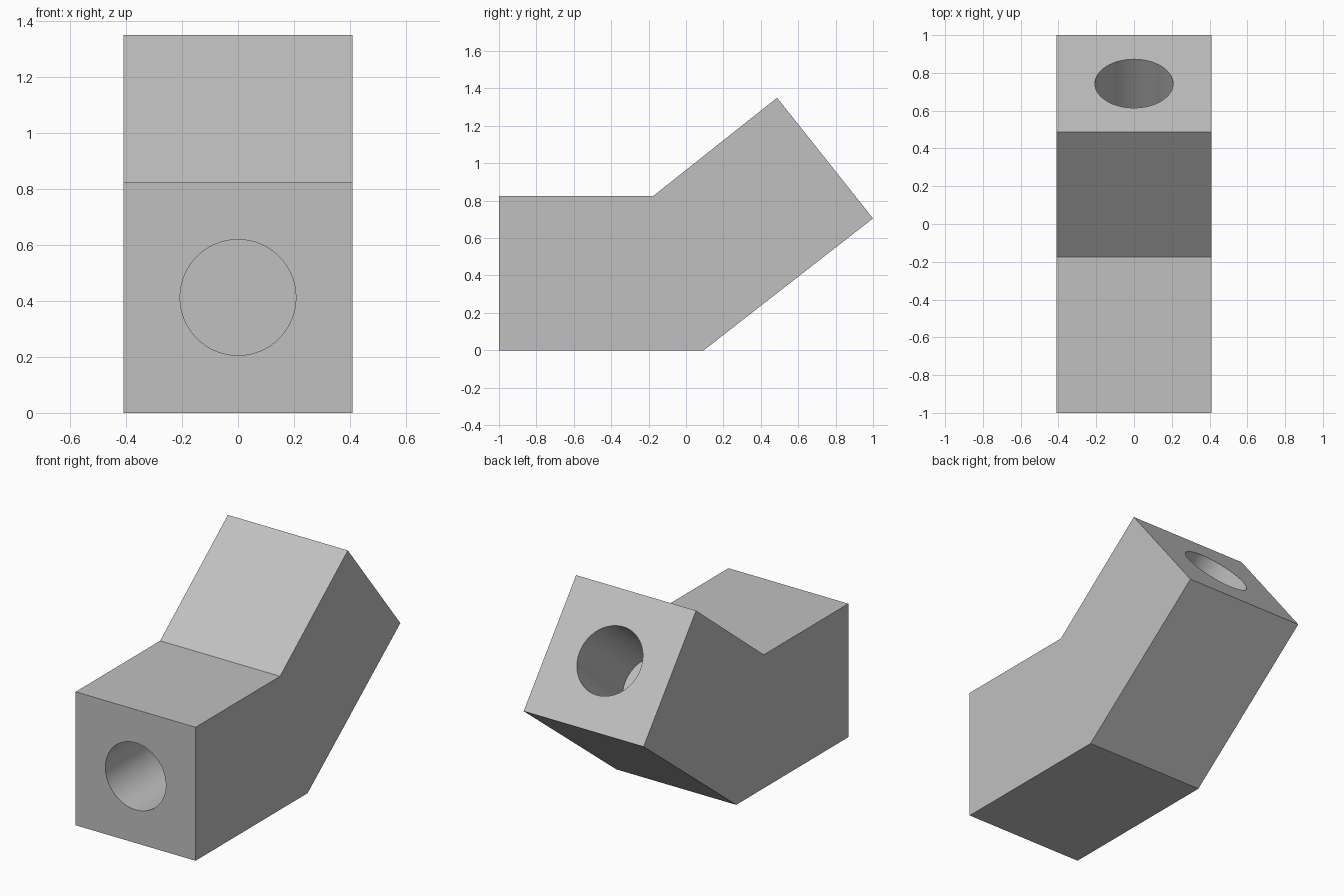
import bpy
import bmesh
import math
from mathutils import Vector

old = bpy.data.objects.get("Cube")
if old:
    bpy.data.objects.remove(old, do_unlink=True)

HALF_WIDTH = 0.41
BORE_RADIUS = 0.207
BORE_DEPTH = 0.57
OVERSHOOT = 0.1

grey = bpy.data.materials.new("plain grey")
grey.use_nodes = True
colour = (0.53, 0.53, 0.53, 1)
grey.diffuse_color = colour
grey.node_tree.nodes["Principled BSDF"].inputs["Base Color"].default_value = colour


def add_prism(name, profile):
    """Extrude a (y, z) side profile across the width."""
    bm = bmesh.new()
    face = bm.faces.new([bm.verts.new((-HALF_WIDTH, y, z)) for y, z in profile])
    result = bmesh.ops.extrude_face_region(bm, geom=[face])
    moved = [v for v in result["geom"] if isinstance(v, bmesh.types.BMVert)]
    bmesh.ops.translate(bm, verts=moved, vec=(2 * HALF_WIDTH, 0, 0))
    bmesh.ops.recalc_face_normals(bm, faces=bm.faces)
    mesh = bpy.data.meshes.new(name)
    bm.to_mesh(mesh)
    bm.free()
    mesh.materials.append(grey)
    obj = bpy.data.objects.new(name, mesh)
    bpy.context.collection.objects.link(obj)
    return obj


def cut_bore(target, mouth, inward):
    """Cut a blind round hole from the mouth along the inward direction."""
    inward = inward.normalized()
    centre = mouth + inward * (BORE_DEPTH - OVERSHOOT) / 2
    bpy.ops.mesh.primitive_cylinder_add(
        vertices=64, radius=BORE_RADIUS, depth=BORE_DEPTH + OVERSHOOT,
        location=centre, rotation=inward.to_track_quat("Z", "Y").to_euler())
    cutter = bpy.context.object
    cutter.name = "bore_cutter"
    cutter.hide_render = True
    cutter.data.materials.append(grey)
    mod = target.modifiers.new("bore", "BOOLEAN")
    mod.operation = "DIFFERENCE"
    mod.solver = "EXACT"
    mod.object = cutter
    bpy.ops.object.select_all(action="DESELECT")
    target.select_set(True)
    bpy.context.view_layer.objects.active = target
    bpy.ops.object.modifier_apply(modifier=mod.name)
    bpy.data.objects.remove(cutter, do_unlink=True)


# Square bar bent upward at the middle
front_low, bend_low, back_low = (-1, 0), (0.095, 0), (1, 0.705)
back_high, bend_high, front_high = (0.487, 1.35), (-0.175, 0.825), (-1, 0.825)
bar = add_prism("bent_bar", [front_low, bend_low, back_low,
                             back_high, bend_high, front_high])

# A blind bore in each end, square to its face
for low, high in ((front_low, front_high), (back_high, back_low)):
    a, b = Vector((0, *low)), Vector((0, *high))
    edge = b - a
    cut_bore(bar, (a + b) / 2, Vector((0, edge.z, -edge.y)))

# Smooth bore walls, sharp edges elsewhere
bpy.ops.object.shade_smooth_by_angle(angle=math.radians(30))
